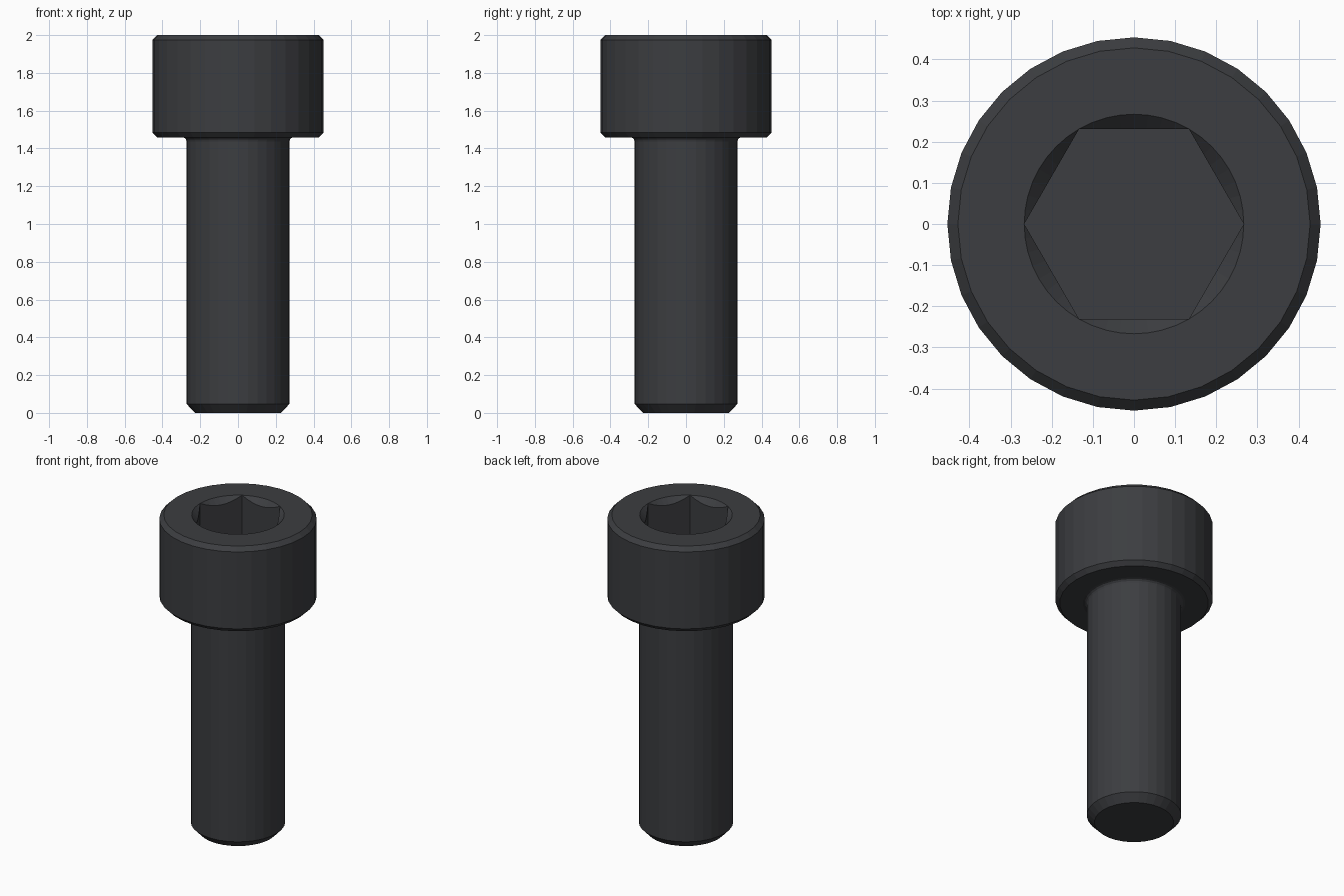
import bpy, bmesh
from math import sin, cos, pi, radians

if "Cube" in bpy.data.objects:
    bpy.data.objects.remove(bpy.data.objects["Cube"])

SIDES = 32          # facets around the shank and head
PER_FLAT = 8        # rim segments per hexagon flat
TOP = 2.0
HEX_FLAT = 0.231    # centre to flat
HEX_CORNER = HEX_FLAT / cos(pi / 6)
SOCKET_FLOOR = 1.715

bm = bmesh.new()


def ring(n, point):
    """Closed loop of vertices; point(angle) gives radius and height."""
    verts = []
    for i in range(n):
        a = 2 * pi * i / n
        r, z = point(a)
        verts.append(bm.verts.new((r * cos(a), r * sin(a), z)))
    return verts


def skin(lower, upper):
    n = len(lower)
    for i in range(n):
        j = (i + 1) % n
        bm.faces.new((lower[i], lower[j], upper[j], upper[i]))


def loop_edges(verts):
    return [bm.edges.get((v, verts[(i + 1) % len(verts)])) for i, v in enumerate(verts)]


# Outer profile: tip chamfer, shank, neck fillet, head with chamfers
profile = [(0.228, 0), (0.272, 0.047), (0.272, 1.436)]
for deg in (30, 60, 90):
    t = radians(deg)
    profile.append((0.295 - 0.023 * cos(t), 1.436 + 0.023 * sin(t)))
profile += [(0.428, 1.459), (0.4535, 1.485), (0.4535, 1.974), (0.428, TOP)]
outer = [ring(SIDES, lambda a, p=p: p) for p in profile]
for lower, upper in zip(outer, outer[1:]):
    skin(lower, upper)
bm.faces.new(outer[0][::-1])


# Hexagonal socket with a conical lead-in that touches the corners
def hex_radius(a):
    return HEX_FLAT / cos(a % (pi / 3) - pi / 6)


n = 6 * PER_FLAT
rim = ring(n, lambda a: (HEX_CORNER, TOP))
arcs = ring(n, lambda a: (hex_radius(a), TOP - (HEX_CORNER - hex_radius(a))))
floor = ring(n, lambda a: (hex_radius(a), SOCKET_FLOOR))
skin(arcs, rim)
skin(floor, arcs)
bm.faces.new(floor)

# Flat top face around the socket
bmesh.ops.triangle_fill(bm, use_beauty=True, use_dissolve=False,
                        edges=loop_edges(outer[-1]) + loop_edges(rim))
bmesh.ops.remove_doubles(bm, verts=bm.verts[:], dist=0.0001)
bmesh.ops.recalc_face_normals(bm, faces=bm.faces[:])

mesh = bpy.data.meshes.new("socket_head_screw")
bm.to_mesh(mesh)
bm.free()
screw = bpy.data.objects.new("socket_head_screw", mesh)
bpy.context.collection.objects.link(screw)

# Dark steel
steel = bpy.data.materials.new("dark_steel")
steel.diffuse_color = (0.045, 0.047, 0.052, 1)
steel.use_nodes = True
steel.node_tree.nodes["Principled BSDF"].inputs["Base Color"].default_value = steel.diffuse_color
mesh.materials.append(steel)
